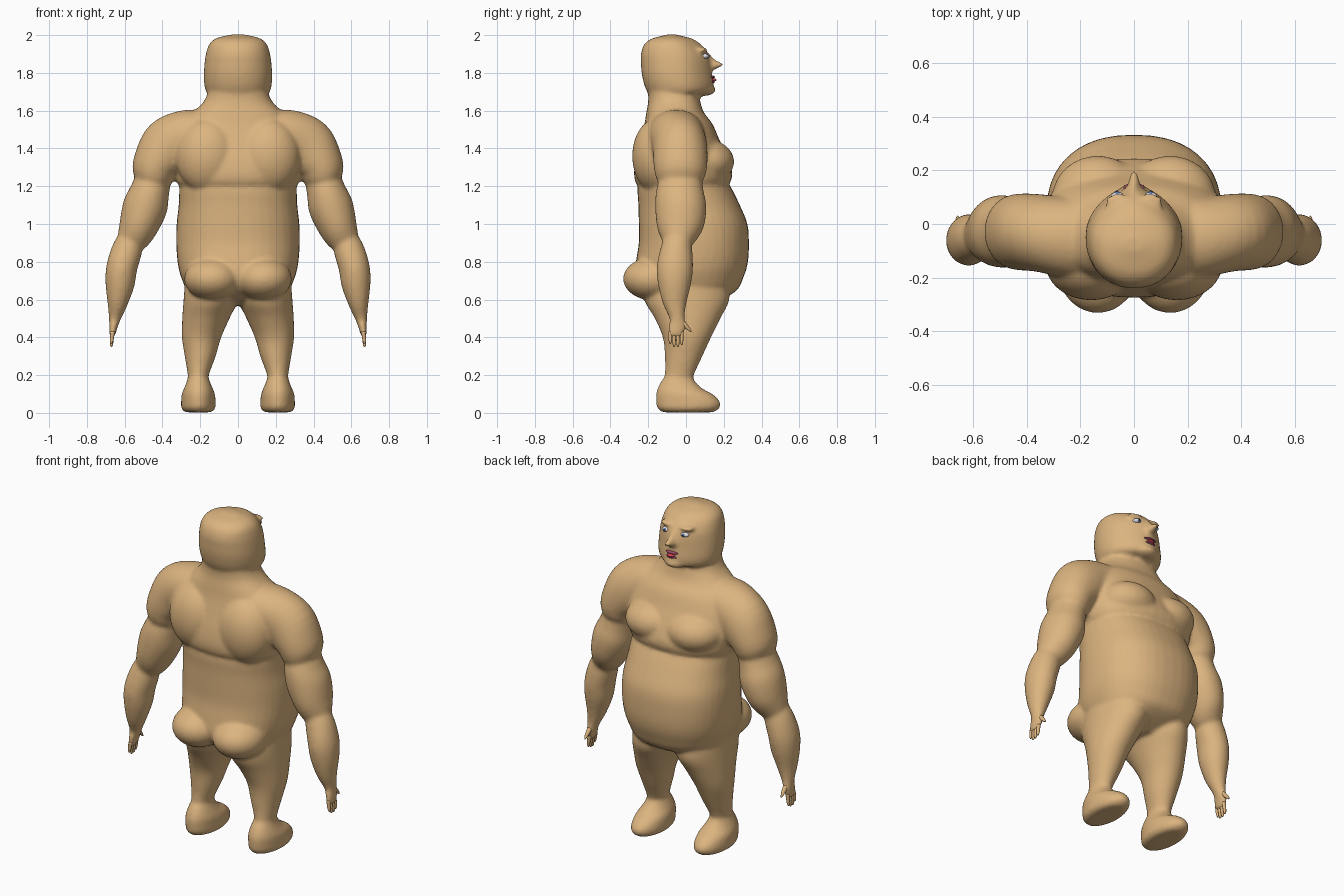
import bpy, bmesh, math
from mathutils import Vector, Matrix


def material(name, rgb):
    m = bpy.data.materials.new(name)
    m.diffuse_color = (*rgb, 1)
    return m


def spline(rows, steps=4):
    """Catmull-Rom interpolation through rows of numbers."""
    out = []
    for i in range(len(rows) - 1):
        a, b, c, d = (rows[min(max(j, 0), len(rows) - 1)] for j in range(i - 1, i + 3))
        for k in range(steps):
            t = k / steps
            out.append([0.5 * (2*q + (r - p)*t + (2*p - 5*q + 4*r - s)*t*t + (3*q - p - 3*r + s)*t**3)
                        for p, q, r, s in zip(a, b, c, d)])
    return out + [list(rows[-1])]


def loft(bm, rows, side=1, power=2.0, follow=False, taper=0.0, n=40):
    """Skin over rings (x, z, half width, y back, y front)."""
    rows, rings = spline(rows), []
    for i, (x, z, a, yb, yf) in enumerate(rows):
        ux, uz = 1, 0
        if follow:
            p, q = rows[max(i - 1, 0)], rows[min(i + 1, len(rows) - 1)]
            d = Vector((q[0] - p[0], q[1] - p[1])).normalized()
            ux, uz = -d.y, d.x
        ring = []
        for k in range(n):
            t = 2 * math.pi * k / n
            c, s = math.cos(t), math.sin(t)
            u = math.copysign(abs(c) ** (2 / power), c) * a * (1 - taper * max(s, 0) ** 2)
            v = math.copysign(abs(s) ** (2 / power), s)
            ring.append(bm.verts.new((side * (x + u * ux), (yb + yf)/2 + v * (yf - yb)/2, z + u * uz)))
        rings.append(ring)
    faces = [bm.faces.new((r[k], r[(k+1) % n], q[(k+1) % n], q[k]))
             for r, q in zip(rings, rings[1:]) for k in range(n)]
    faces += [bm.faces.new(rings[0]), bm.faces.new(rings[-1])]
    bmesh.ops.recalc_face_normals(bm, faces=faces)


def blob(bm, centre, radii):
    bmesh.ops.create_uvsphere(bm, u_segments=32, v_segments=20, radius=1,
                              matrix=Matrix.Translation(centre) @ Matrix.Diagonal((*radii, 1)))


def finish(bm, name, mat):
    me = bpy.data.meshes.new(name)
    bm.to_mesh(me)
    bm.free()
    me.materials.append(mat)
    for p in me.polygons:
        p.use_smooth = True
    ob = bpy.data.objects.new(name, me)
    bpy.context.collection.objects.link(ob)
    return ob


skin = material("skin", (0.72, 0.46, 0.215))
white = material("eye_white", (0.75, 0.75, 0.8))
blue = material("iris", (0.12, 0.17, 0.35))
black = material("pupil", (0.01, 0.01, 0.01))
dark_red = material("lip", (0.3, 0.07, 0.12))
red = material("tongue", (0.7, 0.06, 0.09))

body = bmesh.new()
# belly and pelvis
loft(body, [(0, .57, .16, -.08, .12), (0, .64, .26, -.22, .26), (0, .72, .302, -.27, .305),
            (0, .8, .32, -.265, .328), (0, .9, .327, -.25, .333), (0, 1, .325, -.25, .325),
            (0, 1.1, .314, -.252, .285), (0, 1.2, .31, -.255, .235), (0, 1.3, .3, -.22, .17)], power=2.3)
# chest, shoulders slope and neck
loft(body, [(0, 1.185, .27, -.23, .19), (0, 1.215, .32, -.265, .23), (0, 1.27, .335, -.275, .245),
            (0, 1.35, .35, -.265, .22), (0, 1.45, .345, -.24, .175), (0, 1.53, .30, -.22, .14),
            (0, 1.59, .24, -.21, .095), (0, 1.65, .18, -.2, .075), (0, 1.72, .155, -.2, .06),
            (0, 1.8, .15, -.19, .05)], power=2.3)
# head with narrower face
loft(body, [(0, 1.685, .145, -.19, .10), (0, 1.70, .168, -.205, .135), (0, 1.74, .179, -.222, .145),
            (0, 1.8, .181, -.235, .137), (0, 1.86, .176, -.239, .13), (0, 1.9, .17, -.239, .118),
            (0, 1.95, .154, -.222, .08), (0, 1.98, .122, -.185, .035), (0, 1.995, .075, -.13, -.02),
            (0, 2.003, .03, -.1, -.05)], power=2.15, taper=.3)
blob(body, (0, .095, 1.71), (.07, .062, .032))
# nose
loft(body, [(0, 1.91, .012, .04, .12), (0, 1.87, .017, .04, .155), (0, 1.845, .024, .04, .203),
            (0, 1.825, .03, .04, .17), (0, 1.81, .022, .04, .14)])

for s in (1, -1):
    # brow, pectoral, upper back, buttock
    blob(body, (s*.06, .082, 1.922), (.05, .033, .014))
    blob(body, (s*.135, .1, 1.33), (.17, .155, .12))
    blob(body, (s*.16, -.15, 1.36), (.17, .135, .2))
    blob(body, (s*.135, -.17, .71), (.15, .163, .115))
    # leg and foot
    loft(body, [(.21, .003, .07, -.125, .145), (.21, .025, .09, -.152, .178), (.21, .06, .091, -.158, .18),
                (.21, .1, .088, -.158, .14), (.21, .13, .076, -.15, .085), (.21, .17, .06, -.13, .046),
                (.21, .2, .056, -.112, .042), (.2, .3, .082, -.112, .087), (.193, .4, .104, -.123, .133),
                (.17, .5, .125, -.165, .182), (.145, .6, .143, -.22, .23), (.15, .7, .13, -.2, .22)], s)
    # shoulder, upper arm, forearm with palm
    loft(body, [(.12, 1.5, .1, -.2, .1), (.25, 1.465, .145, -.2, .1), (.36, 1.405, .16, -.178, .112),
                (.43, 1.32, .128, -.172, .113), (.45, 1.25, .108, -.16, .1), (.465, 1.19, .075, -.13, .06)],
         s, follow=True)
    loft(body, [(.44, 1.27, .09, -.13, .08), (.465, 1.18, .103, -.157, .092), (.492, 1.09, .118, -.163, .108),
                (.53, .98, .102, -.152, .092), (.565, .9, .078, -.12, .04), (.575, .86, .05, -.1, .01)],
         s, follow=True)
    loft(body, [(.555, .95, .06, -.11, .02), (.585, .87, .08, -.135, .032), (.615, .77, .082, -.155, .037),
                (.625, .68, .077, -.148, .026), (.638, .58, .054, -.123, .002), (.652, .5, .032, -.088, -.008),
                (.659, .46, .023, -.093, .002), (.665, .42, .017, -.094, -.013), (.667, .4, .01, -.09, -.018)],
         s, follow=True)

body_ob = finish(body, "body", skin)
remesh = body_ob.modifiers.new("merge", 'REMESH')
remesh.mode = 'VOXEL'
remesh.voxel_size = 0.011
remesh.use_smooth_shade = True
smooth = body_ob.modifiers.new("soften", 'SMOOTH')
smooth.factor = 0.5
smooth.iterations = 7

# fingers and thumbs
hands = bmesh.new()
for s in (1, -1):
    for i, tip in enumerate((.365, .35, .35, .36)):
        y = -.083 + i * .02
        loft(hands, [(.663, .43, .011, y - .01, y + .01), (.668, .39, .01, y - .009, y + .009),
                     (.67, tip + .01, .008, y - .007, y + .007), (.67, tip, .003, y - .003, y + .003)], s, n=12)
    loft(hands, [(.655, .485, .014, -.045, -.005), (.657, .46, .013, -.02, .014),
                 (.658, .44, .009, .006, .026), (.658, .428, .004, .022, .031)], s, n=12)
finish(hands, "fingers", skin)

# eyes
for name, mat, y, r in (("eye_whites", white, .098, (.025, .022, .014)),
                        ("irises", blue, .113, (.011, .0095, .011)),
                        ("pupils", black, .12, (.005, .005, .005))):
    bm = bmesh.new()
    for s in (1, -1):
        blob(bm, (s*.062, y, 1.888), r)
    finish(bm, name, mat)

# mouth
lips = bmesh.new()
blob(lips, (0, .132, 1.778), (.04, .022, .009))
blob(lips, (0, .132, 1.752), (.036, .02, .009))
finish(lips, "lips", dark_red)
tongue = bmesh.new()
blob(tongue, (0, .137, 1.763), (.024, .024, .01))
finish(tongue, "tongue", red)
